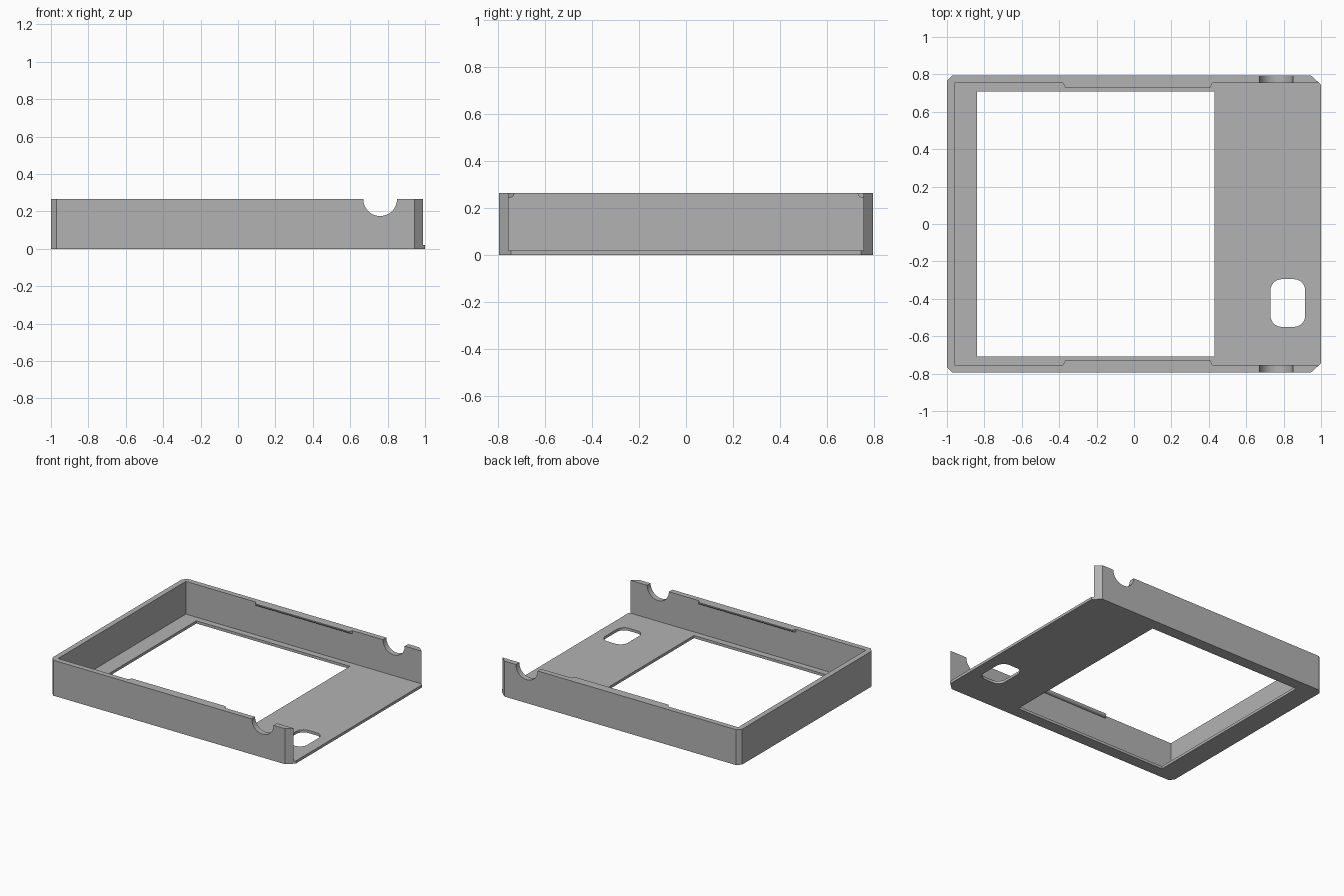
import bpy, bmesh, math
from mathutils import Matrix, Vector

cube = bpy.data.objects.get("Cube")
if cube:
    bpy.data.objects.remove(cube, do_unlink=True)

grey = bpy.data.materials.new("plain grey")
grey.use_nodes = True
colour = (0.45, 0.45, 0.45, 1)
grey.diffuse_color = colour
grey.node_tree.nodes["Principled BSDF"].inputs["Base Color"].default_value = colour

HEIGHT, FLOOR = 0.265, 0.02
OUT_Y, IN_Y = 0.795, 0.755


def prism(name, outline, base, depth, turn=Matrix()):
    """Extrude a flat outline from base along its normal, then turn it."""
    bm = bmesh.new()
    face = bm.faces.new([bm.verts.new((x, y, base)) for x, y in outline])
    grown = bmesh.ops.extrude_face_region(bm, geom=[face])["geom"]
    verts = [v for v in grown if isinstance(v, bmesh.types.BMVert)]
    bmesh.ops.translate(bm, verts=verts, vec=(0, 0, depth))
    bm.transform(turn)
    bmesh.ops.recalc_face_normals(bm, faces=bm.faces)
    mesh = bpy.data.meshes.new(name)
    bm.to_mesh(mesh)
    bm.free()
    mesh.materials.append(grey)
    obj = bpy.data.objects.new(name, mesh)
    bpy.context.collection.objects.link(obj)
    return obj


def rect(x0, x1, y0, y1):
    return [(x0, y0), (x1, y0), (x1, y1), (x0, y1)]


def rounded_rect(x0, x1, y0, y1, r, steps=8):
    corners = [(x1 - r, y1 - r), (x0 + r, y1 - r), (x0 + r, y0 + r), (x1 - r, y0 + r)]
    points = []
    for i, (cx, cy) in enumerate(corners):
        for k in range(steps + 1):
            a = math.pi / 2 * (i + k / steps)
            points.append((cx + r * math.cos(a), cy + r * math.sin(a)))
    return points


# Tray block with small chamfers on the closed end, larger on the open end
half = [(-1, OUT_Y - 0.03), (-0.97, OUT_Y), (0.945, OUT_Y), (1, OUT_Y - 0.05)]
tray = prism("tray", half + [(x, -y) for x, y in reversed(half)], 0, HEIGHT)

# Cutters: interior, large window, rounded port and the round wall notches
upright = Matrix.Rotation(math.pi / 2, 4, "X")
circle = [(0.76 + 0.09 * math.cos(a), HEIGHT + 0.09 * math.sin(a))
          for a in (math.tau * i / 48 for i in range(48))]
cutters = [
    prism("interior_cutter", rect(-0.96, 1.2, -IN_Y, IN_Y), FLOOR, 1),
    prism("window_cutter", rect(-0.84, 0.43, -0.708, 0.708), -0.1, 0.2),
    prism("port_cutter", rounded_rect(0.73, 0.915, -0.55, -0.295, 0.06), -0.1, 0.2),
    prism("notch_cutter", circle, -1, 2, upright),
]
for cutter in cutters:
    cutter.hide_render = True
    mod = tray.modifiers.new(cutter.name, "BOOLEAN")
    mod.operation, mod.solver, mod.object = "DIFFERENCE", "EXACT", cutter
bpy.context.view_layer.update()
cut_mesh = bpy.data.meshes.new_from_object(
    tray.evaluated_get(bpy.context.evaluated_depsgraph_get()))
tray.modifiers.clear()
tray.data = cut_mesh
for cutter in cutters:
    bpy.data.objects.remove(cutter, do_unlink=True)

# Snap ridges inside the top rim: rounded underside, tapered ends
DEPTH, R = 0.025, 0.02
profile = [(0, HEIGHT), (0, HEIGHT - R)]
profile += [(DEPTH - R + R * math.sin(a), HEIGHT - R * math.cos(a))
            for a in (math.pi / 2 * i / 8 for i in range(9))]
for name, side in (("back_ridge", 1), ("front_ridge", -1)):
    # profile x runs inward from the wall, profile y runs up, depth runs along x
    turn = Matrix(((0, 0, 1, 0), (-side, 0, 0, side * IN_Y), (0, 1, 0, 0), (0, 0, 0, 1)))
    ridge = prism(name, profile, -0.38, 0.8, turn)
    for v in ridge.data.vertices:
        inward = IN_Y - abs(v.co.y)
        v.co.x += (0.5 if v.co.x < 0 else -0.5) * inward

for obj in [o for o in bpy.context.collection.objects if o.name in ("tray", "back_ridge", "front_ridge")]:
    bpy.ops.object.select_all(action="DESELECT")
    obj.select_set(True)
    bpy.context.view_layer.objects.active = obj
    bpy.ops.object.shade_smooth_by_angle(angle=math.radians(25))
